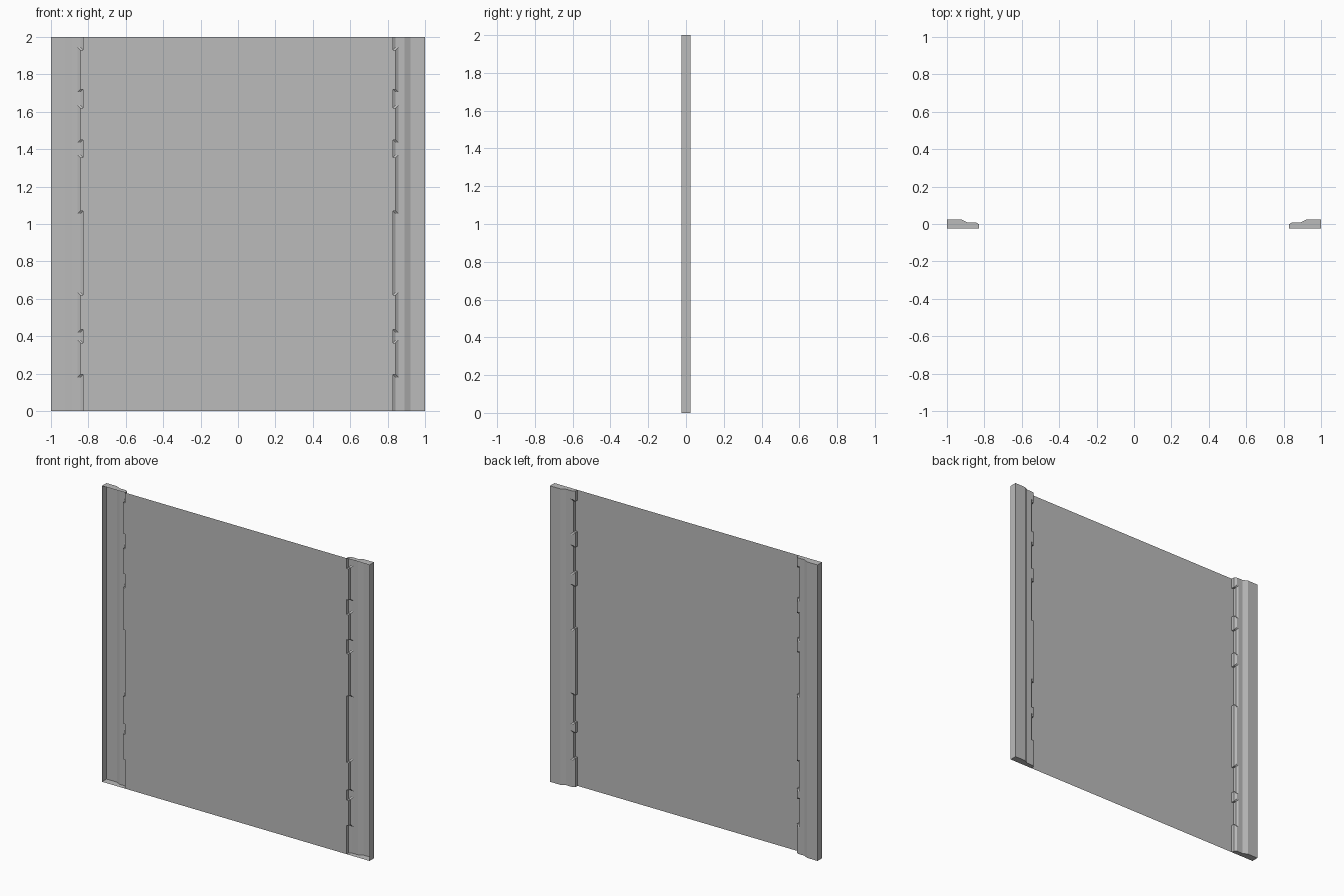
import bpy, bmesh

if "Cube" in bpy.data.objects:
    bpy.data.objects.remove(bpy.data.objects["Cube"])

FRONT, BACK = -0.024, 0.024      # depth range
STEP, LIP = 0.008, -0.002        # low shelf, start of the chamfer
TAB, NOTCH, CH = 0.828, 0.843, 0.015
SLOPE_IN, SLOPE_OUT, OUTER = 0.89, 0.922, 1.0
HEIGHT = 2.0
NOTCHES = [(0.195, 0.365), (0.435, 0.62), (1.07, 1.355), (1.45, 1.62), (1.72, 1.93)]

grey = bpy.data.materials.new("plain_grey")
grey.diffuse_color = (0.5, 0.5, 0.5, 1)
grey.use_nodes = True
grey.node_tree.nodes["Principled BSDF"].inputs["Base Color"].default_value = grey.diffuse_color


def edge_path(inset):
    """Toothed inner edge as (x, z), bottom to top, drawn back by inset."""
    path = [(TAB + inset, 0)]
    for lo, hi in NOTCHES:
        lo, hi = lo - inset, hi + inset
        path += [(TAB + inset, lo), (NOTCH + inset, lo),
                 (NOTCH + inset, hi), (TAB + inset, hi)]
    return path + [(TAB + inset, HEIGHT)]


def finish(name, bm):
    mesh = bpy.data.meshes.new(name)
    bm.normal_update()
    bm.to_mesh(mesh)
    bm.free()
    mesh.materials.append(grey)
    obj = bpy.data.objects.new(name, mesh)
    bpy.context.collection.objects.link(obj)


def rail(name, side):
    """Hollow rail, open at the front, with a toothed and chamfered inner edge."""
    bm = bmesh.new()

    def line(path, y):
        return [bm.verts.new((side * x, y, z)) for x, z in path]

    def straight(x, y):
        return line([(x, 0), (x, HEIGHT)], y)

    base, lip = line(edge_path(0), FRONT), line(edge_path(0), LIP)
    shelf = line(edge_path(CH), STEP)
    rows = [straight(SLOPE_IN, STEP), straight(SLOPE_OUT, BACK),
            straight(OUTER, BACK), straight(OUTER, FRONT)]
    # inner wall and chamfer
    for a, b in ((base, lip), (lip, shelf)):
        for i in range(len(a) - 1):
            bm.faces.new((a[i], a[i + 1], b[i + 1], b[i]))
    # toothed shelf, then slope, back and outer wall
    bm.faces.new(shelf + rows[0][::-1])
    for a, b in zip(rows, rows[1:]):
        bm.faces.new((a[0], a[1], b[1], b[0]))
    # end caps
    for k in (0, -1):
        bm.faces.new([r[k] for r in (base, lip, shelf, *rows)])
    bmesh.ops.recalc_face_normals(bm, faces=bm.faces)
    # make sure the shell faces outward
    bm.normal_update()
    wall = max(bm.faces, key=lambda f: abs(f.calc_center_median().x))
    if wall.normal.x * side < 0:
        bmesh.ops.reverse_faces(bm, faces=bm.faces)
    finish(name, bm)


rail("left_rail", -1)
rail("right_rail", 1)

# thin sheet between the rails, cut in rows that follow the teeth
bm = bmesh.new()
levels = [0] + [z for pair in NOTCHES for z in pair] + [HEIGHT]
for i, (lo, hi) in enumerate(zip(levels, levels[1:])):
    x = NOTCH if i % 2 else TAB
    bm.faces.new([bm.verts.new((px, FRONT, pz)) for px, pz in
                  ((-x, lo), (-x, hi), (x, hi), (x, lo))])
finish("panel", bm)
